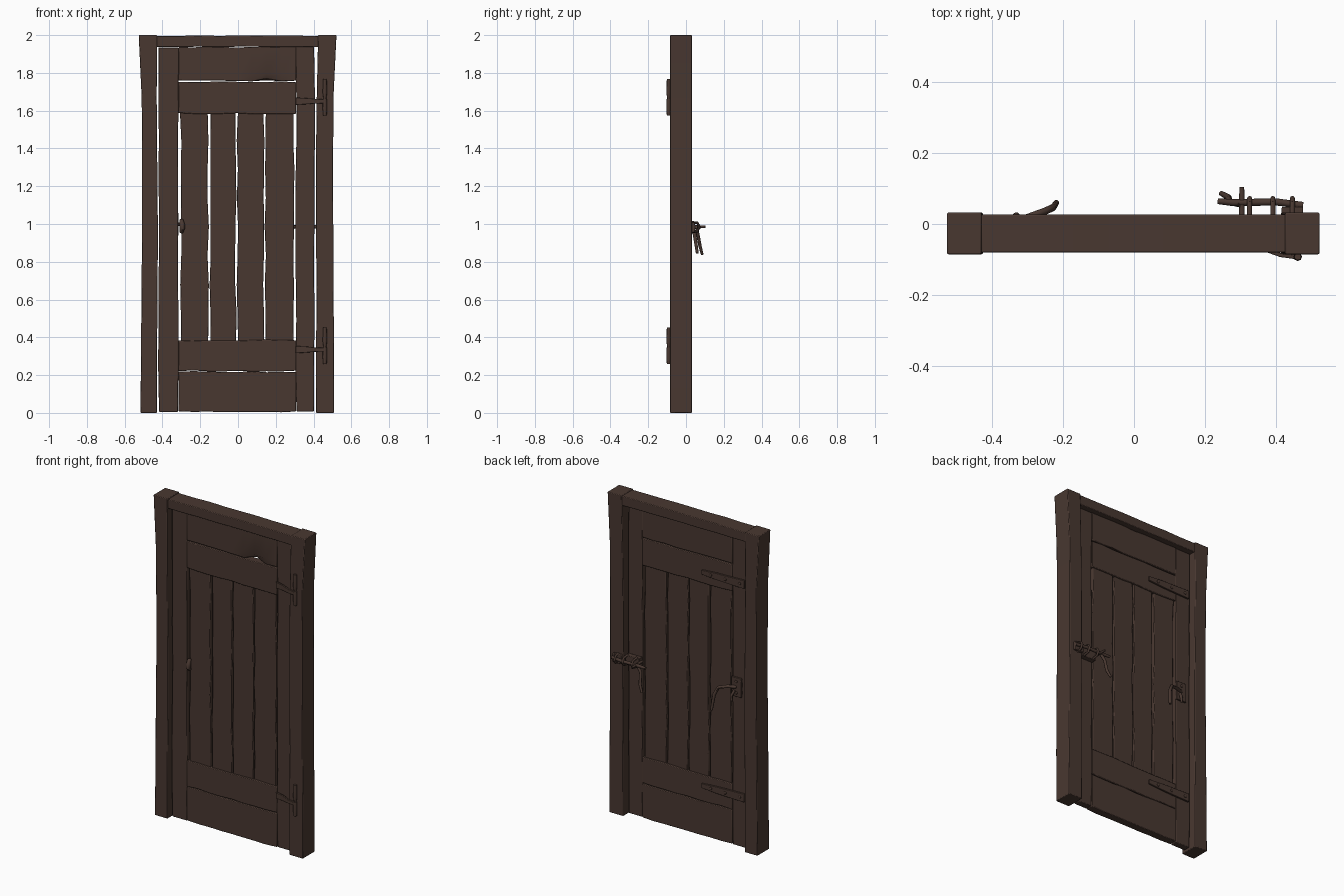
import bpy, bmesh, random
from mathutils import Vector

random.seed(4)
cube = bpy.data.objects.get("Cube")
if cube:
    bpy.data.objects.remove(cube, do_unlink=True)


def material(name, rgb):
    m = bpy.data.materials.new(name)
    m.use_nodes = True
    m.diffuse_color = (*rgb, 1)
    b = m.node_tree.nodes["Principled BSDF"]
    b.inputs["Base Color"].default_value = (*rgb, 1)
    b.inputs["Roughness"].default_value = 0.9
    return m


BROWN = material("dark brown", (0.066, 0.039, 0.030))


def finish(obj, bevel=0.0):
    bpy.context.collection.objects.link(obj)
    obj.data.materials.append(BROWN)
    if bevel:
        mod = obj.modifiers.new("worn_edges", "BEVEL")
        mod.width = bevel
        mod.segments = 2
        mod.limit_method = "ANGLE"
    bpy.ops.object.select_all(action="DESELECT")
    obj.select_set(True)
    bpy.context.view_layer.objects.active = obj
    bpy.ops.object.shade_smooth_by_angle(angle=0.6)
    return obj


def board(name, start, end, low, high, y0, y1, upright=True, wobble=0.003,
          bevel=0.004, dent=None):
    """Hand-hewn board: rectangular sections lofted along z or x."""
    if not isinstance(low, list):
        low, high = [low] * 9, [high] * 9
    bm = bmesh.new()
    rings = []
    for i, (a, b) in enumerate(zip(low, high)):
        t = start + (end - start) * i / (len(low) - 1)
        a += random.uniform(-wobble, wobble)
        b += random.uniform(-wobble, wobble)
        chip = a + (b - a) * 0.2
        pts = [(a, y0), (chip, y0), (b, y0), (b, y1), (a, y1)]
        if dent == i:
            pts[0] = (a + 0.012, y0 + 0.025)
        rings.append([bm.verts.new((s, y, t) if upright else (t, y, s)) for s, y in pts])
    for r, q in zip(rings, rings[1:]):
        for k in range(5):
            j = (k + 1) % 5
            bm.faces.new((r[k], r[j], q[j], q[k]))
    bm.faces.new(rings[0])
    bm.faces.new(rings[-1])
    bmesh.ops.recalc_face_normals(bm, faces=bm.faces)
    me = bpy.data.meshes.new(name)
    bm.to_mesh(me)
    bm.free()
    return finish(bpy.data.objects.new(name, me), bevel)


def rod(name, points, radius):
    """Forged rod swept along a few points; each point may carry its own thickness."""
    cu = bpy.data.curves.new(name, "CURVE")
    cu.dimensions = "3D"
    cu.bevel_depth = radius
    cu.bevel_resolution = 2
    cu.use_fill_caps = True
    sp = cu.splines.new("POLY")
    sp.points.add(len(points) - 1)
    for p, co in zip(sp.points, points):
        p.co = (*co[:3], 1)
        p.radius = co[3] if len(co) > 3 else 1
    obj = bpy.data.objects.new(name, cu)
    bpy.context.collection.objects.link(obj)
    bpy.ops.object.select_all(action="DESELECT")
    obj.select_set(True)
    bpy.context.view_layer.objects.active = obj
    bpy.ops.object.convert(target="MESH")
    obj.data.materials.clear()
    obj.data.materials.append(BROWN)
    bpy.ops.object.shade_smooth_by_angle(angle=0.8)


def stud(name, x, y, z, radius):
    bm = bmesh.new()
    bmesh.ops.create_uvsphere(bm, u_segments=10, v_segments=6, radius=radius)
    for v in bm.verts:
        v.co = Vector((x, y, z)) + Vector((v.co.x, v.co.y * 0.6, v.co.z))
    me = bpy.data.meshes.new(name)
    bm.to_mesh(me)
    bm.free()
    finish(bpy.data.objects.new(name, me))


# Frame: two flared posts and the lintel
board("right_post", 0, 2, [-.516, -.513, -.510, -.508, -.508, -.510, -.525],
      [-.428, -.428, -.425, -.425, -.427, -.430, -.428], -.085, .032, wobble=.001)
board("left_post", 0, 2, [.413, .413, .415, .413, .412, .416, .424],
      [.507, .508, .506, .504, .503, .506, .521], -.085, .032, wobble=.001)
board("lintel", -.43, .43, 1.937, 1.997, -.08, .026, False, .002)

# Door leaf, set back inside the frame
FRONT, BACK = -.052, -.008
board("right_stile", .005, 1.935, -.420, -.316, FRONT, BACK)
board("left_stile", .008, 1.937, .307, .404, FRONT, BACK)
rails = [("bottom_rail", .006, .218), ("lower_rail", .222, .385),
         ("upper_rail", 1.585, 1.753), ("top_rail", 1.757, 1.936)]
for name, low, high in rails:
    board(name, -.316, .307, low, high, FRONT - .003, BACK + .003, False,
          dent=6 if name == "top_rail" else None)
edges = [(-.304, -.158), (-.148, -.011), (-.003, .137), (.144, .296)]
for i, (low, high) in enumerate(edges):
    board(f"plank_{i + 1}", .375, 1.595, low, high, FRONT + .006, BACK - .006, wobble=.004)

# Front hinges: strap bent from the leaf out to a pin plate on the post
for label, z in (("upper", 1.65), ("lower", .335)):
    strap = board(f"{label}_hinge_strap", .305, .462, [z - .019, z - .016, z - .012, z - .010],
                  [z + .019, z + .016, z + .012, z + .010], -.064, -.052, False, .001, .002)
    for v in strap.data.vertices:
        v.co.y -= .036 * max(0, min(1, (v.co.x - .33) / .1))
    pin = .46
    rod(f"{label}_hinge_knuckle", [(pin, -.092, z - .075, .8), (pin, -.092, z - .04),
                                   (pin, -.092, z + .012, .9)], .012)
    rod(f"{label}_hinge_pin", [(pin, -.092, z + .012, .6), (pin, -.092, z + .045),
                               (pin, -.092, z + .118, .8)], .012)
    stud(f"{label}_hinge_nail", .33, -.063, z, .009)

# Back straps: tapered bands across rail and stile
for label, z in (("upper", 1.655), ("lower", .32)):
    board(f"{label}_back_strap", -.405, -.11, [z - .026, z - .024, z - .020, z - .013],
          [z + .026, z + .024, z + .020, z + .013], -.006, .006, False, .001, .002)
    for i in range(3):
        stud(f"{label}_strap_nail_{i + 1}", -.375 + i * .1, .006, z, .009)

# Sliding bolt on the back, with its keeper on the post
board("bolt_plate", .305, .402, .95, 1.01, -.008, .026, False, .001, .003)
board("bolt_keeper", .415, .475, .955, 1.01, .028, .048, False, .001, .003)
rod("bolt_bar", [(.235, .064, .985, .8), (.28, .060, .985), (.40, .062, .985), (.475, .052, .985)], .010)
rod("bolt_knob", [(.303, .0, .985), (.303, .07, .985), (.303, .104, .985, .8)], .008)
for x in (.325, .39, .445):
    rod("bolt_loop", [(x, .02, .955), (x, .06, .962), (x, .072, .985),
                      (x, .06, 1.006), (x, .02, 1.01)], .007)
rod("bolt_lever", [(.30, .055, .99), (.27, .062, .95), (.265, .075, .88), (.245, .086, .838, .8)], .009)

# Latch on the back with a hanging lever, and its thumb piece on the front
board("latch_plate", .94, 1.06, -.385, -.315, -.008, .004, True, .001, .003)
for z in (.965, 1.035):
    stud("latch_nail", -.35, .005, z, .009)
rod("latch_lever", [(-.35, .0, 1.0), (-.30, .018, .998), (-.25, .036, .985),
                    (-.228, .046, .94), (-.218, .060, .845, .8)], .010)
rod("latch_catch", [(-.34, .005, .98), (-.33, .024, .95), (-.335, .024, .915, .7)], .009)
rod("thumb_piece", [(-.30, -.05, 1.02, .8), (-.295, -.068, 1.0), (-.295, -.068, .975),
                    (-.30, -.05, .958, .8)], .014)
